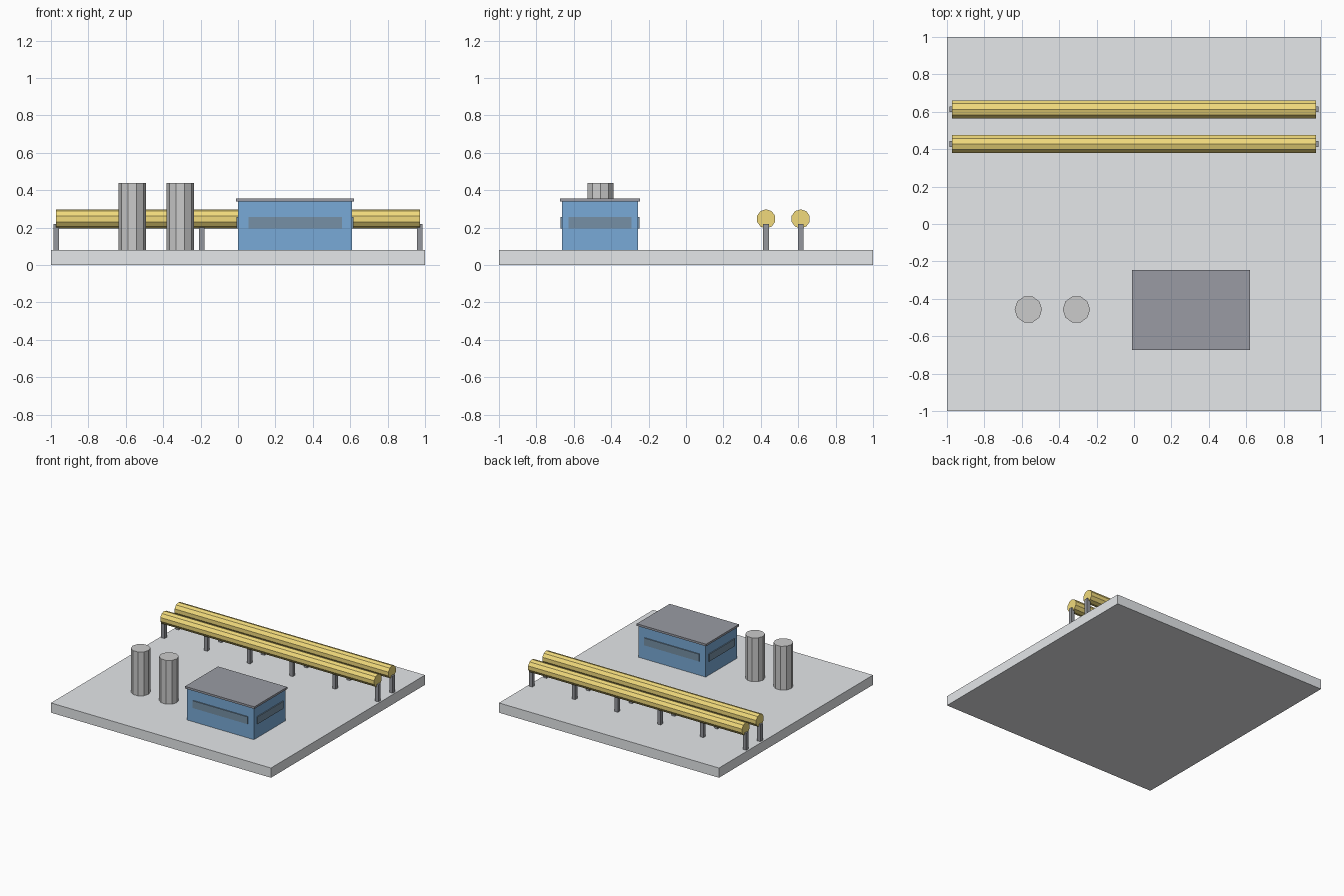
import bpy
from math import pi

if "Cube" in bpy.data.objects:
    bpy.data.objects.remove(bpy.data.objects["Cube"])


def material(name, rgb):
    mat = bpy.data.materials.new(name)
    mat.diffuse_color = (*rgb, 1)
    mat.use_nodes = True
    mat.node_tree.nodes["Principled BSDF"].inputs["Base Color"].default_value = mat.diffuse_color
    return mat


CONCRETE = material("concrete", (0.78, 0.80, 0.82))
YELLOW = material("yellow_paint", (0.88, 0.70, 0.20))
STEEL = material("dark_steel", (0.30, 0.31, 0.34))
TANK = material("pale_metal", (0.82, 0.82, 0.79))
BLUE = material("blue_cladding", (0.19, 0.40, 0.68))
ROOF = material("roof_grey", (0.32, 0.33, 0.37))
GLASS = material("dark_glass", (0.18, 0.28, 0.38))


def finish(name, mat):
    obj = bpy.context.object
    obj.name = name
    obj.data.materials.append(mat)
    return obj


def box(name, center, size, mat):
    bpy.ops.mesh.primitive_cube_add(size=1, location=center)
    obj = finish(name, mat)
    obj.scale = size
    bpy.ops.object.transform_apply(location=False, rotation=False, scale=True)
    return obj


def cylinder(name, center, radius, depth, rotation, mat):
    bpy.ops.mesh.primitive_cylinder_add(vertices=10, radius=radius, depth=depth,
                                        location=center, rotation=rotation)
    return finish(name, mat)


# Ground slab
GROUND = 0.08
box("base_slab", (0, 0, GROUND / 2), (2, 2, GROUND), CONCRETE)

# Two pipelines, each on six posts
POST_TOP = 0.22
for row, y in (("front", 0.428), ("back", 0.613)):
    pipe = cylinder(f"{row}_pipe", (0, y, 0.247), 0.051, 1.944, (0, 0, 0), YELLOW)
    pipe.rotation_euler = (pi / 2, 0, pi / 2)
    for i in range(6):
        x = -0.972 + i * 1.944 / 5
        box(f"{row}_pipe_post_{i + 1}", (x, y, (GROUND + POST_TOP) / 2),
            (0.03, 0.03, POST_TOP - GROUND), STEEL)

# Storage tanks
for side, x in (("left", -0.565), ("right", -0.308)):
    cylinder(f"{side}_tank", (x, -0.457, 0.26), 0.073, 0.36, (0, 0, pi / 2), TANK)

# Building body and overhanging roof
CX, CY, W, D = 0.305, -0.46, 0.61, 0.408
box("building_walls", (CX, CY, 0.21), (W, D, 0.26), BLUE)
box("building_roof", (CX, CY, 0.348), (W + 0.02, D + 0.02, 0.017), ROOF)

# Slightly raised window strips on all four walls
for label, s in (("front", -1), ("back", 1)):
    box(f"{label}_window", (CX, CY + s * D / 2, 0.226), (0.50, 0.016, 0.06), GLASS)
for label, s in (("left", -1), ("right", 1)):
    box(f"{label}_window", (CX + s * W / 2, CY, 0.226), (0.016, 0.335, 0.06), GLASS)
